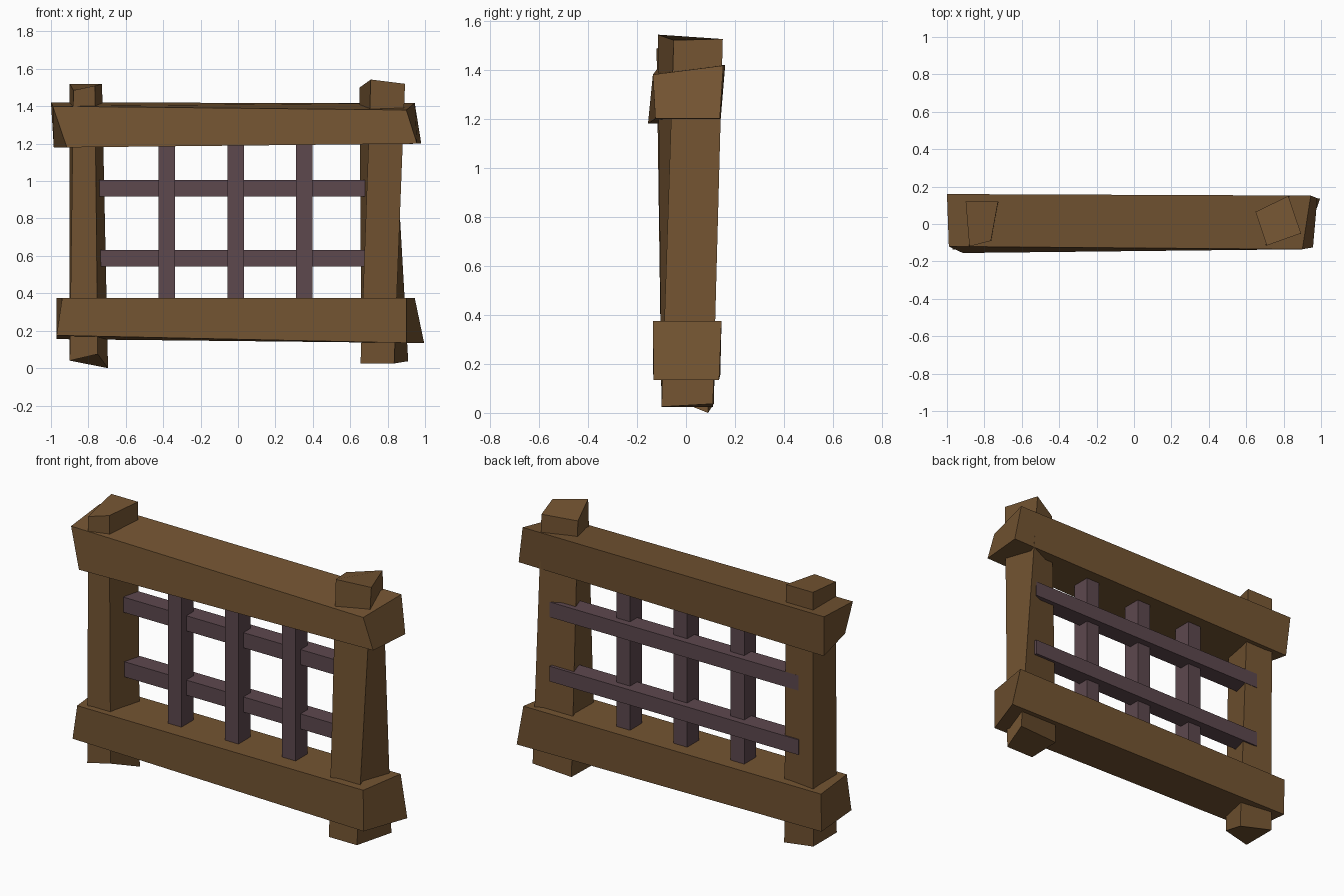
import bpy


def material(name, color):
    m = bpy.data.materials.new(name)
    m.diffuse_color = color
    return m


wood = material("wood", (0.175, 0.09, 0.032, 1))
iron = material("iron", (0.11, 0.065, 0.076, 1))


def hewn_block(name, start, end, mat):
    """Join two four-cornered ends into a flat-sided block."""
    faces = [(3, 2, 1, 0), (4, 5, 6, 7)]
    faces += [(i, (i + 1) % 4, (i + 1) % 4 + 4, i + 4) for i in range(4)]
    mesh = bpy.data.meshes.new(name)
    mesh.from_pydata(start + end, [], faces)
    mesh.materials.append(mat)
    obj = bpy.data.objects.new(name, mesh)
    bpy.context.collection.objects.link(obj)
    return obj


def bar(name, x, y, z):
    """Straight bar from its (low, high) range on each axis."""
    ends = [[(a, y[0], h) for a in x] + [(a, y[1], h) for a in reversed(x)] for h in z]
    return hewn_block(name, ends[0], ends[1], iron)


# Rough beams: left end then right end
# (corners: front bottom, front top, back top, back bottom)
hewn_block("top_beam",
           [(-0.915, -0.155, 1.18), (-0.99, -0.12, 1.40), (-1.0, 0.16, 1.42), (-0.985, 0.14, 1.18)],
           [(0.957, -0.125, 1.20), (0.90, -0.135, 1.38), (0.945, 0.152, 1.417), (0.98, 0.138, 1.20)], wood)
hewn_block("bottom_beam",
           [(-0.97, -0.135, 0.175), (-0.94, -0.135, 0.375), (-0.97, 0.145, 0.375), (-0.97, 0.14, 0.155)],
           [(0.90, -0.132, 0.135), (0.90, -0.135, 0.375), (0.945, 0.145, 0.375), (0.995, 0.135, 0.135)], wood)

# Rough posts: bottom end then top end
# (corners: front left, front right, back right, back left)
hewn_block("left_post",
           [(-0.90, -0.10, 0.04), (-0.75, -0.10, 0.075), (-0.695, 0.09, 0.0), (-0.90, 0.115, 0.04)],
           [(-0.88, -0.12, 1.485), (-0.765, -0.09, 1.51), (-0.727, 0.12, 1.52), (-0.90, 0.12, 1.52)], wood)
hewn_block("right_post",
           [(0.655, -0.10, 0.025), (0.835, -0.10, 0.025), (0.91, 0.11, 0.037), (0.66, 0.11, 0.025)],
           [(0.71, -0.115, 1.543), (0.893, -0.05, 1.52), (0.825, 0.15, 1.525), (0.65, 0.065, 1.50)], wood)

# Grille: upright bars in front, cross bars behind
for i, x in enumerate((-0.38, -0.013, 0.355)):
    bar(f"upright_bar_{i + 1}", (x - 0.044, x + 0.044), (-0.04, 0.07), (0.25, 1.30))
for i, z in enumerate((0.588, 0.962)):
    bar(f"cross_bar_{i + 1}", (-0.80, 0.80), (0.005, 0.11), (z - 0.044, z + 0.044))
